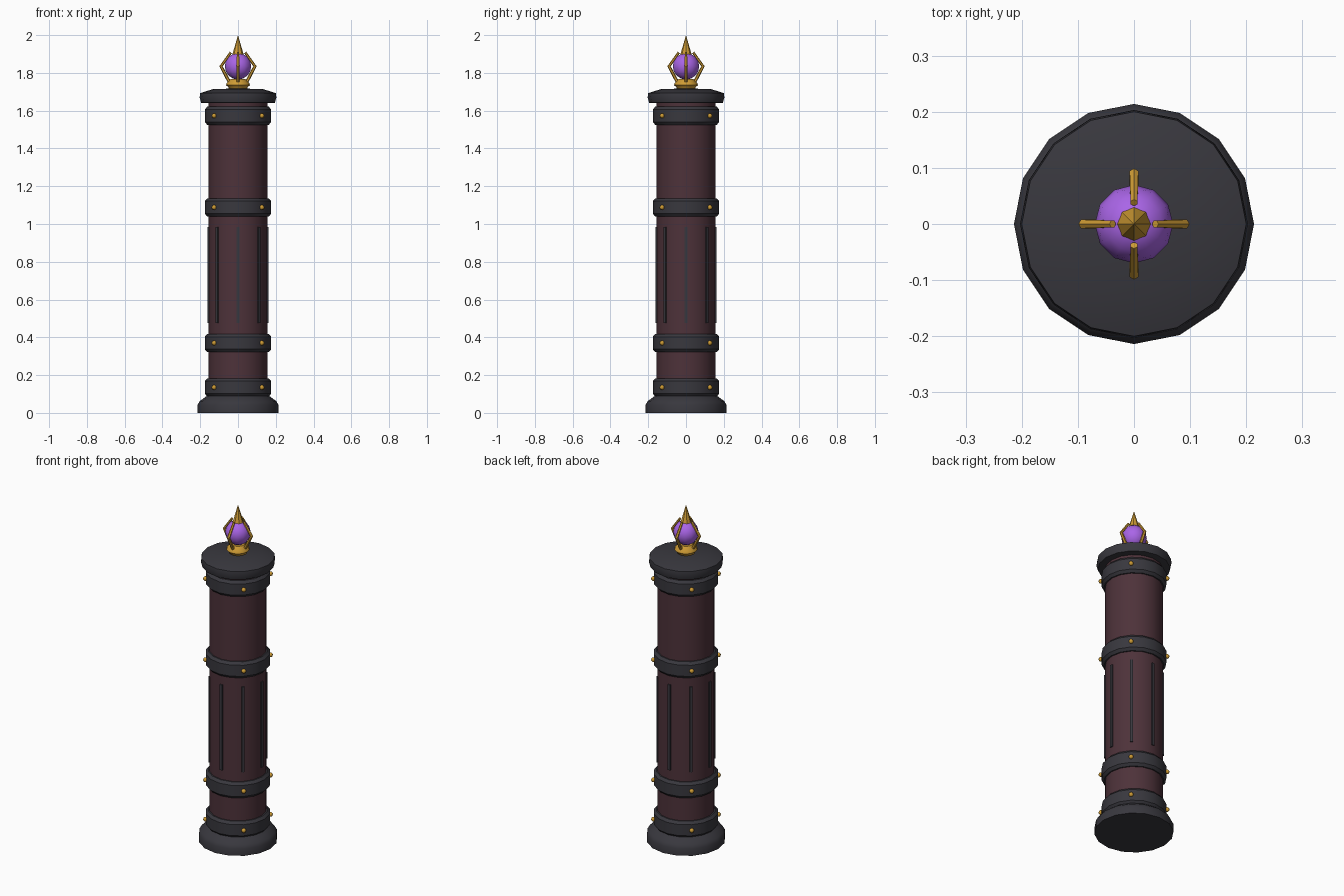
import bpy, bmesh, math
from mathutils import Matrix

if "Cube" in bpy.data.objects:
    bpy.data.objects.remove(bpy.data.objects["Cube"])


def mat(name, c):
    m = bpy.data.materials.new(name)
    m.diffuse_color = (*c, 1)
    m.use_nodes = True
    m.node_tree.nodes["Principled BSDF"].inputs["Base Color"].default_value = m.diffuse_color
    return m


IRON = mat("dark_iron", (0.04, 0.039, 0.048))
WOOD = mat("maroon", (0.075, 0.032, 0.042))
GOLD = mat("gold", (0.62, 0.33, 0.035))
GEM = mat("violet", (0.40, 0.13, 0.80))


def finish(name, bm, material, angle=30):
    bmesh.ops.recalc_face_normals(bm, faces=bm.faces[:])
    me = bpy.data.meshes.new(name)
    bm.to_mesh(me)
    bm.free()
    me.materials.append(material)
    ob = bpy.data.objects.new(name, me)
    bpy.context.collection.objects.link(ob)
    if angle:
        bpy.ops.object.select_all(action='DESELECT')
        ob.select_set(True)
        bpy.context.view_layer.objects.active = ob
        bpy.ops.object.shade_smooth_by_angle(angle=math.radians(angle))
    return ob


def lathe(name, profile, material, sides=16, angle=30):
    """Closed solid of revolution from (radius, z) points, bottom to top."""
    bm = bmesh.new()
    rings = []
    for r, z in profile:
        if r == 0:
            rings.append([bm.verts.new((0, 0, z))] * sides)
        else:
            rings.append([bm.verts.new((r * math.cos(math.tau * i / sides),
                                        r * math.sin(math.tau * i / sides), z))
                          for i in range(sides)])
    for a, b in zip(rings, rings[1:]):
        for i in range(sides):
            j = (i + 1) % sides
            bm.faces.new(list(dict.fromkeys((a[i], a[j], b[j], b[i]))))
    for ring in (rings[0], rings[-1]):
        if ring[0] is not ring[1]:
            bm.faces.new(ring)
    return finish(name, bm, material, angle)


# Base, shaft and cap
lathe("base", [(0.214, 0), (0.214, 0.042), (0.203, 0.062), (0.178, 0.08), (0.165, 0.09)], IRON)
lathe("shaft", [(0.156, 0.05), (0.156, 1.66)], WOOD)
lathe("cap", [(0.185, 1.64), (0.195, 1.642), (0.203, 1.67), (0.2, 1.693),
              (0.13, 1.715), (0, 1.717)], IRON)

# Bands with studs on the diagonals
for n, z in enumerate((0.135, 0.37, 1.088, 1.573), 1):
    lathe(f"band_{n}", [(0.15, z - 0.048), (0.163, z - 0.048), (0.176, z - 0.033),
                        (0.176, z + 0.033), (0.163, z + 0.048), (0.15, z + 0.048)], IRON)
    bm = bmesh.new()
    for k in range(4):
        a = math.radians(45 + 90 * k)
        bmesh.ops.create_uvsphere(bm, u_segments=8, v_segments=6, radius=0.013,
                                  matrix=Matrix.Translation((0.179 * math.cos(a), 0.179 * math.sin(a), z)))
    finish(f"studs_{n}", bm, GOLD, 60)

# Vertical strips around the shaft
bm = bmesh.new()
for k in range(8):
    bmesh.ops.create_cube(bm, size=1, matrix=Matrix.Rotation(k * math.pi / 4, 4, 'Z')
                          @ Matrix.Translation((0.153, 0, 0.73))
                          @ Matrix.Diagonal((0.018, 0.015, 0.51, 1)))
finish("shaft_strips", bm, IRON, 0)

# Finial: collar, orb, spike
lathe("finial_collar", [(0.045, 1.71), (0.052, 1.725), (0.063, 1.735), (0.06, 1.746),
                        (0.038, 1.768), (0, 1.768)], GOLD)
bm = bmesh.new()
bmesh.ops.create_uvsphere(bm, u_segments=12, v_segments=8, radius=0.07,
                          matrix=Matrix.Translation((0, 0, 1.835)))
finish("orb", bm, GEM, 60)
lathe("spike", [(0.03, 1.897), (0, 2.0)], GOLD, 8, 0)

# Bent prongs gripping the orb: six-sided bars swept along a path
bm = bmesh.new()
path = [(0.045, 1.75), (0.09, 1.835), (0.038, 1.908)]
radii = [0.009, 0.009, 0.007]
for k in range(4):
    rot = Matrix.Rotation(k * math.pi / 2, 4, 'Z')
    tilt = [(0.88, -0.47), (1, 0), (0.81, 0.58)]
    rings = []
    for (x, z), r, (tx, tz) in zip(path, radii, tilt):
        ring = []
        for i in range(6):
            c, s = r * math.cos(math.tau * i / 6), r * math.sin(math.tau * i / 6)
            v = bm.verts.new((x + c * tx, s, z + c * tz))
            v.co = rot @ v.co
            ring.append(v)
        rings.append(ring)
    for a, b in zip(rings, rings[1:]):
        for i in range(6):
            j = (i + 1) % 6
            bm.faces.new((a[i], a[j], b[j], b[i]))
    bm.faces.new(rings[0])
    bm.faces.new(rings[-1])
finish("prongs", bm, GOLD, 0)
